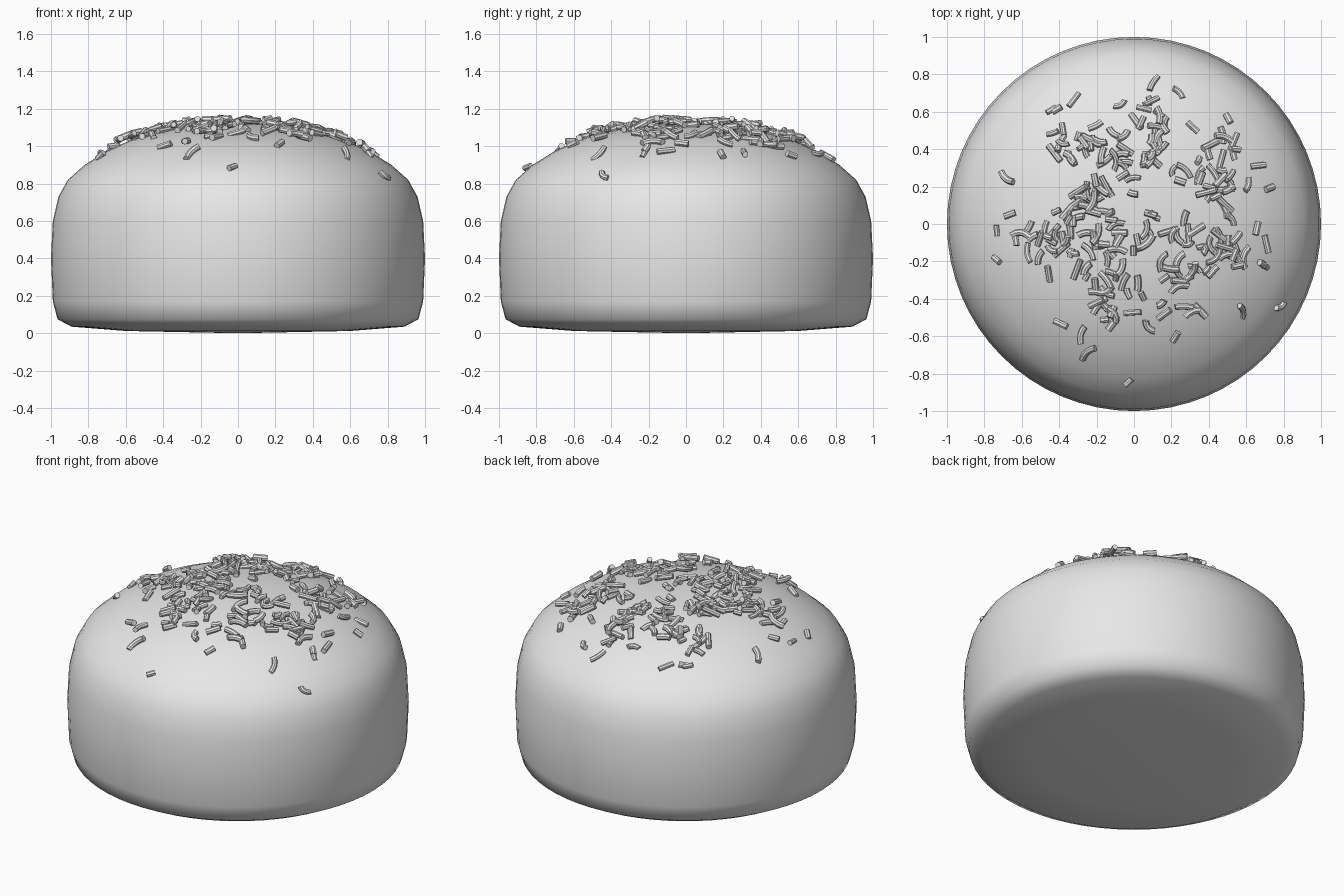
import bpy, bmesh, math, random
from mathutils import Vector

rng = random.Random(7)
cube = bpy.data.objects.get("Cube")
if cube:
    bpy.data.objects.remove(cube, do_unlink=True)

plain = bpy.data.materials.new("light grey")
plain.use_nodes = True
grey = (0.8, 0.8, 0.8, 1)
plain.diffuse_color = grey
plain.node_tree.nodes["Principled BSDF"].inputs["Base Color"].default_value = grey


def finish(bm, name, angle):
    bmesh.ops.recalc_face_normals(bm, faces=bm.faces)
    mesh = bpy.data.meshes.new(name)
    bm.to_mesh(mesh)
    bm.free()
    mesh.materials.append(plain)
    obj = bpy.data.objects.new(name, mesh)
    bpy.context.collection.objects.link(obj)
    bpy.ops.object.select_all(action="DESELECT")
    obj.select_set(True)
    bpy.context.view_layer.objects.active = obj
    bpy.ops.object.shade_smooth_by_angle(angle=math.radians(angle))
    return obj


# Bun: a lathed profile with a domed top and nearly flat base
dome = [(0, 1.12), (.15, 1.115), (.3, 1.1), (.45, 1.07), (.58, 1.03), (.7, .975),
        (.82, .9), (.91, .82), (.96, .73)]
side = [(.99, .6), (1, .4), (.99, .17), (.965, .075), (.89, .035), (.6, .012), (0, 0)]
bm = bmesh.new()
verts = [bm.verts.new((r, 0, z)) for r, z in dome + side]
edges = [bm.edges.new(pair) for pair in zip(verts, verts[1:])]
bmesh.ops.spin(bm, geom=verts + edges, axis=(0, 0, 1), cent=(0, 0, 0),
               angle=math.tau, steps=64, use_duplicate=False)
bmesh.ops.remove_doubles(bm, verts=bm.verts, dist=1e-4)
finish(bm, "bun", 80)


def surface(x, y):
    """Height of the dome and its outward normal above a point."""
    r = math.hypot(x, y)
    for (r0, z0), (r1, z1) in zip(dome, dome[1:]):
        if r <= r1:
            break
    slope = (z1 - z0) / (r1 - r0)
    out = Vector((x, y, 0)).normalized()
    return z0 + slope * (r - r0), (Vector((0, 0, 1)) - out * slope).normalized()


def add_shred(bm, x, y, lift):
    """A short tube, straight or gently curved, lying on the dome."""
    z, normal = surface(x, y)
    heading = rng.uniform(0, math.tau)
    along = Vector((math.cos(heading), math.sin(heading), 0))
    along = (along - normal * along.dot(normal)).normalized()
    along = (along + normal * rng.gauss(0, .2)).normalized()
    across = normal.cross(along).normalized()
    up = along.cross(across)
    length = rng.uniform(.045, .115)
    radius = rng.uniform(.015, .019)
    bend = rng.choice([0, 0, .5, 1, 1.6])
    centre = Vector((x, y, z)) + normal * (radius * .6 + lift)
    steps, sides = 5, 8
    rings = []
    for i in range(steps):
        t = i / (steps - 1) - .5
        turn = bend * t
        middle = centre + along * (t * length) + across * (bend * length * t * t / 2)
        sideways = across * math.cos(turn) - along * math.sin(turn)
        ring = []
        for k in range(sides):
            a = math.tau * k / sides
            ring.append(bm.verts.new(middle + radius * (sideways * math.cos(a) + up * math.sin(a))))
        rings.append(ring)
    for a, b in zip(rings, rings[1:]):
        for k in range(sides):
            j = (k + 1) % sides
            bm.faces.new((a[k], a[j], b[j], b[k]))
    bm.faces.new(rings[0])
    bm.faces.new(rings[-1])


# Topping: loose clusters (x, y, spread, count) and a few stray shreds
clusters = [(-.25, .1, .09, 32), (-.4, -.06, .09, 18), (.08, .5, .09, 20), (0, .36, .09, 18),
            (.42, .21, .08, 20), (.38, -.16, .1, 20), (-.1, -.4, .08, 22), (-.38, .5, .08, 10),
            (.53, -.12, .07, 10), (.15, -.02, .08, 10), (-.12, -.15, .08, 12),
            (.25, -.4, .08, 10), (-.24, .4, .08, 10), (.48, .44, .06, 7), (-.6, -.1, .06, 5)]
strays = [(-.03, -.84), (-.25, -.68), (.22, -.6), (.78, -.44), (-.68, .24), (.72, .19),
          (.1, .75), (.24, .7), (-.32, .66), (.5, .56), (-.73, -.19), (.69, -.22),
          (-.39, -.53), (.58, -.46), (-.66, .05), (.66, .31)]
bm = bmesh.new()
for cx, cy, spread, count in clusters:
    for n in range(count):
        add_shred(bm, rng.gauss(cx, spread), rng.gauss(cy, spread), rng.choice([0, 0, .01, .02]))
for x, y in strays:
    add_shred(bm, x, y, 0)
finish(bm, "topping_shreds", 40)
